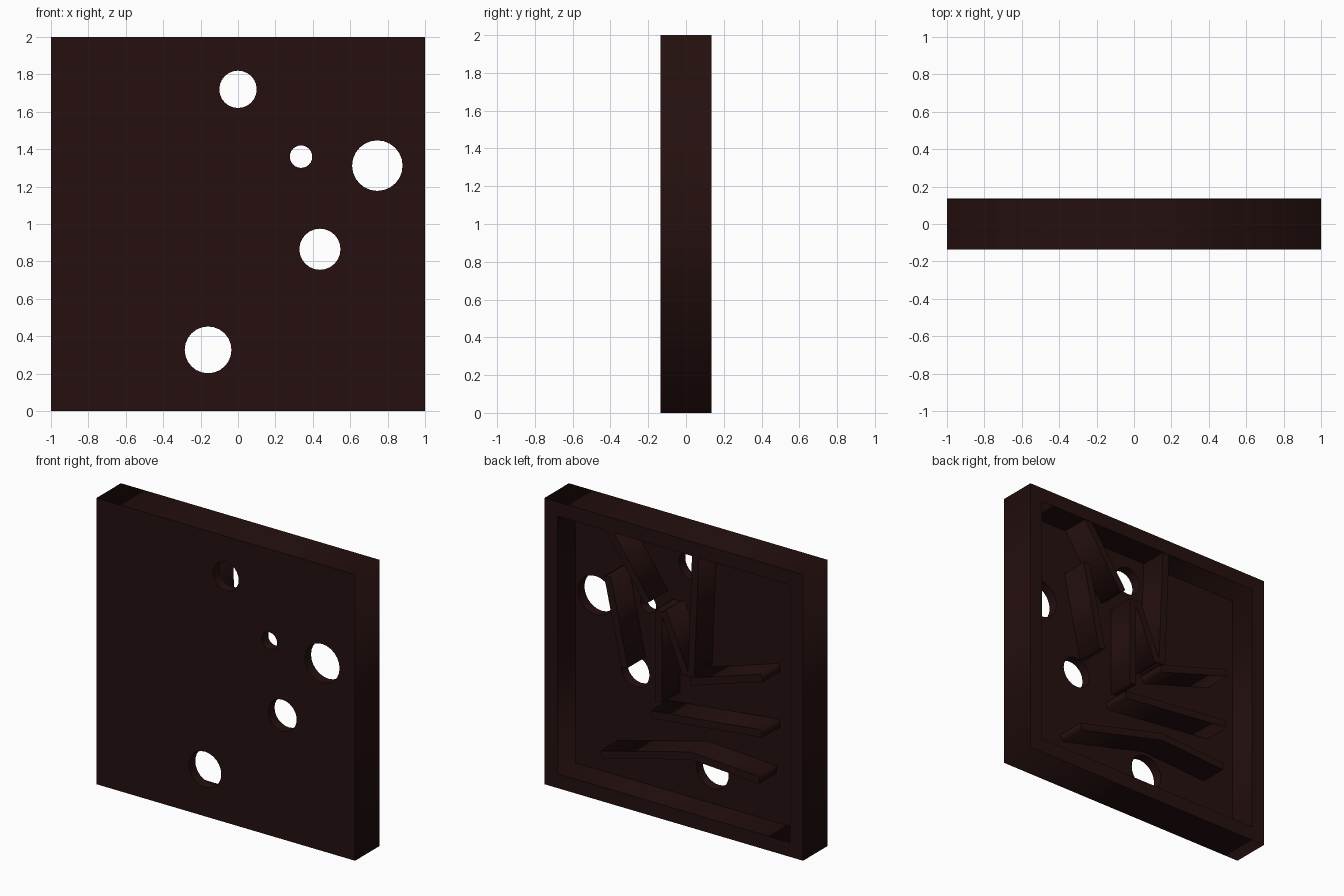
import bpy, math
from mathutils import Vector

if "Cube" in bpy.data.objects:
    bpy.data.objects.remove(bpy.data.objects["Cube"])

wood = bpy.data.materials.new("dark_brown")
wood.diffuse_color = (0.018, 0.005, 0.0047, 1)
wood.use_nodes = True
wood.node_tree.nodes["Principled BSDF"].inputs["Base Color"].default_value = wood.diffuse_color

BACK, FRONT, FLOOR = 0.135, -0.135, -0.065


def plate(name, outlines, y0, y1):
    """Flat x-z outlines (later ones cut holes) extruded from y0 to y1."""
    cu = bpy.data.curves.new(name + "_profile", 'CURVE')
    cu.dimensions = '2D'
    cu.fill_mode = 'BOTH'
    cu.extrude = (y1 - y0) / 2
    for pts in outlines:
        sp = cu.splines.new('POLY')
        sp.points.add(len(pts) - 1)
        for p, (x, z) in zip(sp.points, pts):
            p.co = (x, z, 0, 1)
        sp.use_cyclic_u = True
    tmp = bpy.data.objects.new(name + "_tmp", cu)
    bpy.context.scene.collection.objects.link(tmp)
    dg = bpy.context.evaluated_depsgraph_get()
    me = bpy.data.meshes.new_from_object(tmp.evaluated_get(dg))
    bpy.data.objects.remove(tmp)
    me.name = name
    me.materials.clear()
    me.materials.append(wood)
    ob = bpy.data.objects.new(name, me)
    ob.rotation_euler = (math.pi / 2, 0, 0)
    ob.location = (0, (y0 + y1) / 2, 0)
    bpy.context.scene.collection.objects.link(ob)
    return ob


def square(m):
    return [(-1 + m, m), (1 - m, m), (1 - m, 2 - m), (-1 + m, 2 - m)]


def circle(x, z, r, n=24):
    return [(x + r * math.cos(2 * math.pi * i / n),
             z + r * math.sin(2 * math.pi * i / n)) for i in range(n)]


def strip(path, t):
    """Outline of thickness t around a centre line of points."""
    pts = [Vector(p) for p in path]
    left, right = [], []
    for i, p in enumerate(pts):
        d = (pts[min(i + 1, len(pts) - 1)] - pts[max(i - 1, 0)]).normalized()
        n = Vector((-d.y, d.x)) * t / 2
        left.append(tuple(p + n))
        right.append(tuple(p - n))
    return left + right[::-1]


# front panel with round holes
holes = [(0, 1.72, 0.10), (0.337, 1.36, 0.06), (0.745, 1.312, 0.135),
         (0.438, 0.865, 0.11), (-0.16, 0.327, 0.125)]
plate("front_panel", [square(0)] + [circle(*h) for h in holes], FRONT, FLOOR)

# rim around the open back
plate("frame", [square(0), square(0.1)], FLOOR, BACK)

# guide ribs standing on the panel inside the frame
ribs = {
    "lower_shelf": [(0.565, 0.32), (-0.13, 0.50), (-0.655, 0.47)],
    "middle_shelf": [(0.18, 0.705), (-0.68, 0.80)],
    "upper_shelf": [(-0.125, 1.015), (-0.68, 1.19)],
    "top_divider": [(-0.165, 1.92), (-0.13, 1.05)],
    "funnel_side": [(0.08, 1.45), (-0.09, 1.05)],
    "centre_post": [(0.118, 1.447), (0.118, 0.81)],
    "slanted_post": [(0.515, 1.58), (0.383, 0.978)],
    "top_ramp": [(0.515, 1.92), (0.205, 1.48)],
}
for name, path in ribs.items():
    plate(name, [strip(path, 0.052)], FLOOR - 0.01, 0.131)
